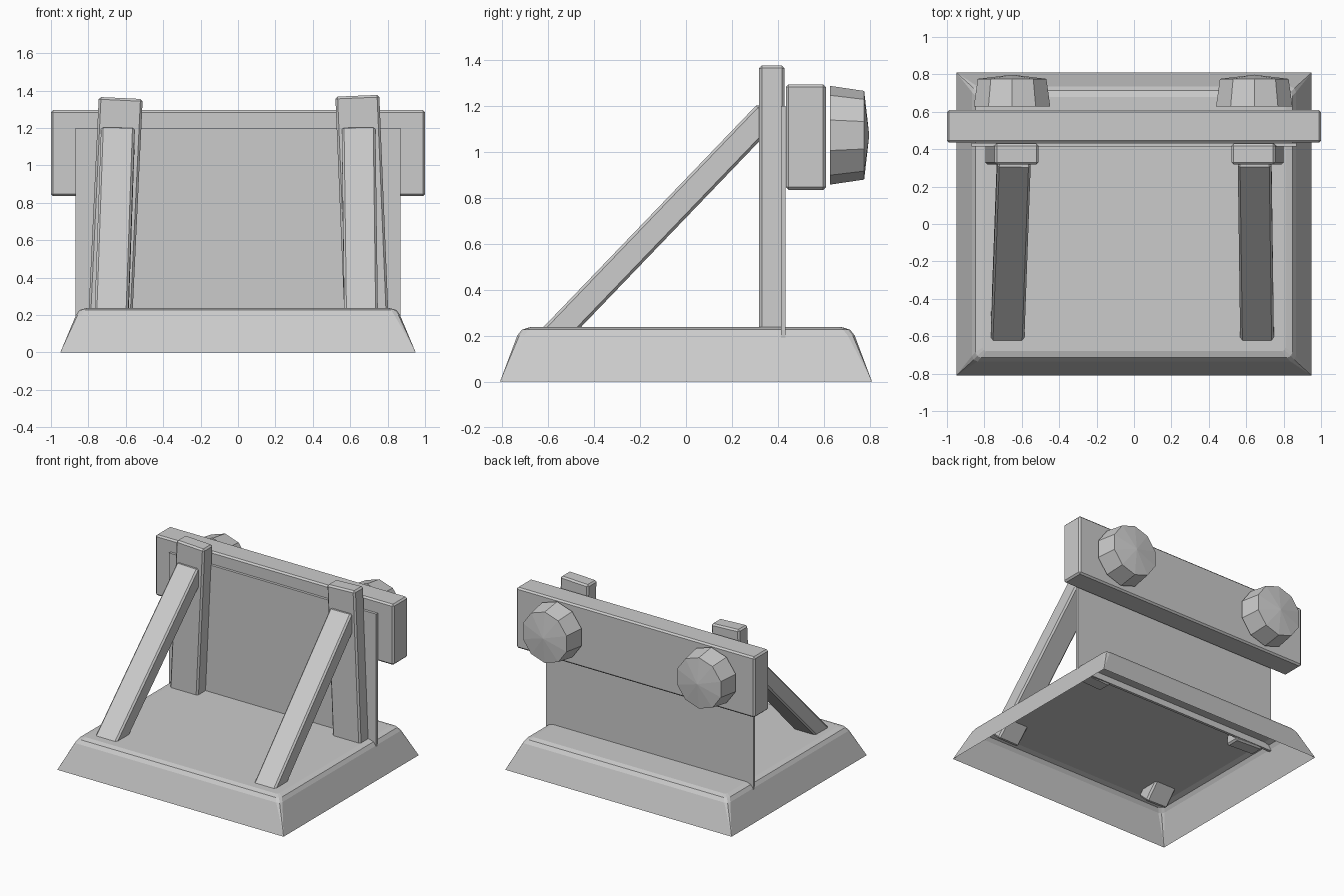
import bpy, bmesh
from math import sin, cos, pi
from mathutils import Vector, Matrix

if "Cube" in bpy.data.objects:
    bpy.data.objects.remove(bpy.data.objects["Cube"])


def finish(name, bm):
    bmesh.ops.remove_doubles(bm, verts=bm.verts, dist=0.0005)
    bmesh.ops.recalc_face_normals(bm, faces=bm.faces)
    mesh = bpy.data.meshes.new(name)
    bm.to_mesh(mesh)
    bm.free()
    ob = bpy.data.objects.new(name, mesh)
    bpy.context.collection.objects.link(ob)
    return ob


def bar(name, start, end, width, depth, bevel=0.012):
    """Box running from start to end; width lies along x."""
    a, b = Vector(start), Vector(end)
    z = (b - a).normalized()
    x = (Vector((1, 0, 0)) - z * z.x).normalized()
    y = z.cross(x)
    rot = Matrix((x, y, z)).transposed().to_4x4()
    size = Matrix.Diagonal((width, depth, (b - a).length, 1))
    bm = bmesh.new()
    bmesh.ops.create_cube(bm, size=1, matrix=Matrix.Translation((a + b) / 2) @ rot @ size)
    if bevel:
        bmesh.ops.bevel(bm, geom=bm.edges[:], offset=bevel, segments=1,
                        affect='EDGES', profile=0.5)
    return finish(name, bm)


def skin(bm, rings):
    """Quads between successive closed rings; returns the last ring."""
    vs = [[bm.verts.new(p) for p in r] for r in rings]
    for lo, hi in zip(vs, vs[1:]):
        n = len(lo)
        for i in range(n):
            bm.faces.new((lo[i], lo[(i + 1) % n], hi[(i + 1) % n], hi[i]))
    return vs[-1]


# Base: open-bottomed tapered shell with corners that round off towards the top
def base_ring(z, hx, hy, r):
    pts = []
    for i, (sx, sy) in enumerate(((1, 1), (-1, 1), (-1, -1), (1, -1))):
        for k in range(3):
            t = (i + k / 2) * pi / 2
            pts.append((sx * (hx - r) + r * cos(t), sy * (hy - r) + r * sin(t), z))
    return pts


bm = bmesh.new()
top = skin(bm, [base_ring(0, 0.95, 0.81, 0.0), base_ring(0.20, 0.866, 0.735, 0.03),
                base_ring(0.226, 0.848, 0.715, 0.03), base_ring(0.237, 0.81, 0.68, 0.02)])
bm.faces.new(top)
finish("base", bm)

# Uprights, leaning slightly towards each other
bar("left_post", (-0.683, 0.374, 0.175), (-0.627, 0.374, 1.36), 0.235, 0.112)
bar("right_post", (0.687, 0.374, 0.185), (0.638, 0.374, 1.372), 0.235, 0.112)

# Diagonal braces from the front of the base to the posts
bar("left_brace", (-0.677, -0.606, 0.168), (-0.642, 0.355, 1.169), 0.18, 0.118)
bar("right_brace", (0.658, -0.606, 0.168), (0.645, 0.355, 1.169), 0.18, 0.118)

# Thin back panel and the thick beam above it
bar("back_panel", (0, 0.424, 0.19), (0, 0.424, 1.2), 1.74, 0.02, 0)
bar("top_beam", (0, 0.522, 0.835), (0, 0.522, 1.295), 2.0, 0.175)

# Ten-sided bolt heads on the back of the beam
for side, cx in (("left", -0.652), ("right", 0.643)):
    bm = bmesh.new()
    rings = [[(cx + r * cos(pi / 2 + i * pi / 5), y, 1.073 + r * sin(pi / 2 + i * pi / 5))
              for i in range(10)] for y, r in ((0.627, 0.215), (0.776, 0.193))]
    rim = skin(bm, rings)
    tip = bm.verts.new((cx, 0.798, 1.073))
    for i in range(10):
        bm.faces.new((rim[i], rim[(i + 1) % 10], tip))
    finish(side + "_bolt_head", bm)
